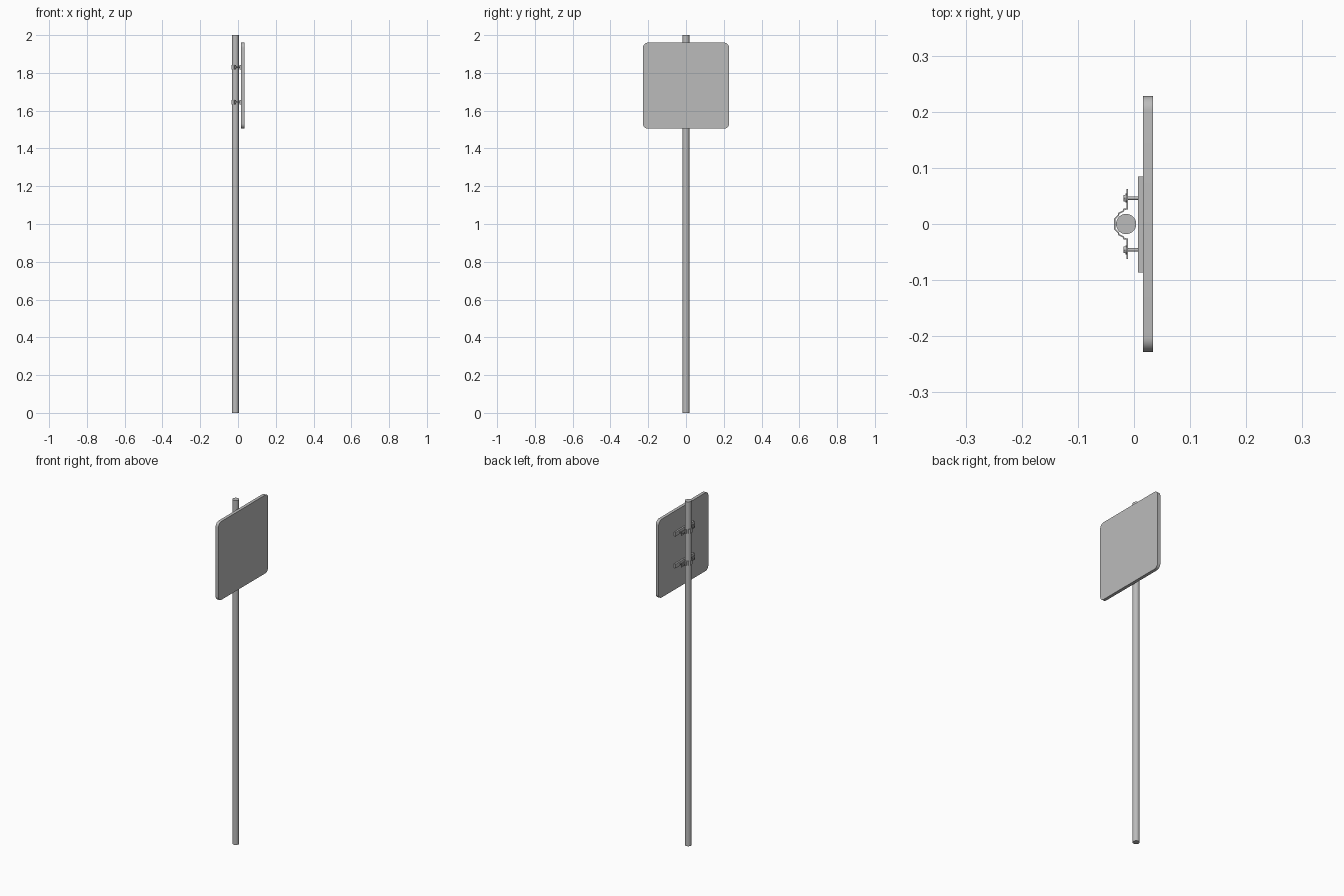
import bpy, bmesh, math
from mathutils import Matrix, Vector

if "Cube" in bpy.data.objects:
    bpy.data.objects.remove(bpy.data.objects["Cube"], do_unlink=True)

grey = bpy.data.materials.new("plain_grey")
grey.use_nodes = True
GREY = (0.5, 0.5, 0.5, 1)
grey.diffuse_color = GREY
grey.node_tree.nodes["Principled BSDF"].inputs["Base Color"].default_value = GREY

POLE_X = -0.014
CLAMP_HEIGHTS = (1.645, 1.83)


def finish(name, bm, smooth=True):
    bmesh.ops.recalc_face_normals(bm, faces=bm.faces)
    mesh = bpy.data.meshes.new(name)
    bm.to_mesh(mesh)
    bm.free()
    mesh.materials.append(grey)
    obj = bpy.data.objects.new(name, mesh)
    bpy.context.collection.objects.link(obj)
    if smooth:
        bpy.ops.object.select_all(action='DESELECT')
        obj.select_set(True)
        bpy.context.view_layer.objects.active = obj
        bpy.ops.object.shade_smooth_by_angle(angle=math.radians(35))
    return obj


def box(name, low, high, corner=0):
    """Box between two corners; corner rounds the edges running along x."""
    low, high = Vector(low), Vector(high)
    bm = bmesh.new()
    bmesh.ops.create_cube(bm, size=1)
    bmesh.ops.scale(bm, vec=high - low, verts=bm.verts)
    bmesh.ops.translate(bm, vec=(low + high) / 2, verts=bm.verts)
    if corner:
        edges = [e for e in bm.edges
                 if abs(e.verts[0].co.x - e.verts[1].co.x) > 0.001]
        bmesh.ops.bevel(bm, geom=edges, offset=corner, segments=8,
                        profile=0.5, affect='EDGES')
    return finish(name, bm)


def rod(name, start, end, radius, sides):
    start, end = Vector(start), Vector(end)
    axis = end - start
    bm = bmesh.new()
    bmesh.ops.create_cone(bm, cap_ends=True, segments=sides, radius1=radius,
                          radius2=radius, depth=axis.length)
    turn = axis.to_track_quat('Z', 'Y').to_matrix().to_4x4()
    bm.transform(Matrix.Translation((start + end) / 2) @ turn)
    return finish(name, bm)


def strap(name, z, height, thickness):
    """Folded metal band that wraps the far side of the pole."""
    half = [(-0.012, 0.062), (-0.012, 0.027), (-0.018, 0.026),
            (-0.019, 0.023), (-0.027, 0.019), (-0.028, 0.015),
            (-0.034, 0.009)]
    path = half + [(x, -y) for x, y in reversed(half)]
    bm = bmesh.new()
    rows = [[bm.verts.new((x, y, z + s * height / 2)) for x, y in path]
            for s in (-1, 1)]
    for i in range(len(path) - 1):
        bm.faces.new((rows[0][i], rows[0][i + 1], rows[1][i + 1], rows[1][i]))
    obj = finish(name, bm, smooth=False)
    solid = obj.modifiers.new("thickness", 'SOLIDIFY')
    solid.thickness = thickness
    solid.offset = 0
    solid.use_even_offset = True


# Pole and sign panel
rod("pole", (POLE_X, 0, 0), (POLE_X, 0, 2), 0.018, 32)
box("sign_panel", (0.016, -0.228, 1.505), (0.034, 0.228, 1.96), 0.026)

# Two clamps, each with a rail, a strap and a pair of bolts
for label, z in zip(("lower", "upper"), CLAMP_HEIGHTS):
    box(label + "_rail", (0.007, -0.086, z - 0.012), (0.016, 0.085, z + 0.012))
    strap(label + "_strap", z, 0.024, 0.0025)
    for side, y in (("left", 0.046), ("right", -0.046)):
        name = f"{label}_{side}_bolt"
        rod(name + "_shaft", (-0.014, y, z), (0.008, y, z), 0.003, 16)
        rod(name + "_washer", (-0.0155, y, z), (-0.013, y, z), 0.008, 16)
        rod(name + "_head", (-0.019, y, z), (-0.015, y, z), 0.0065, 6)
